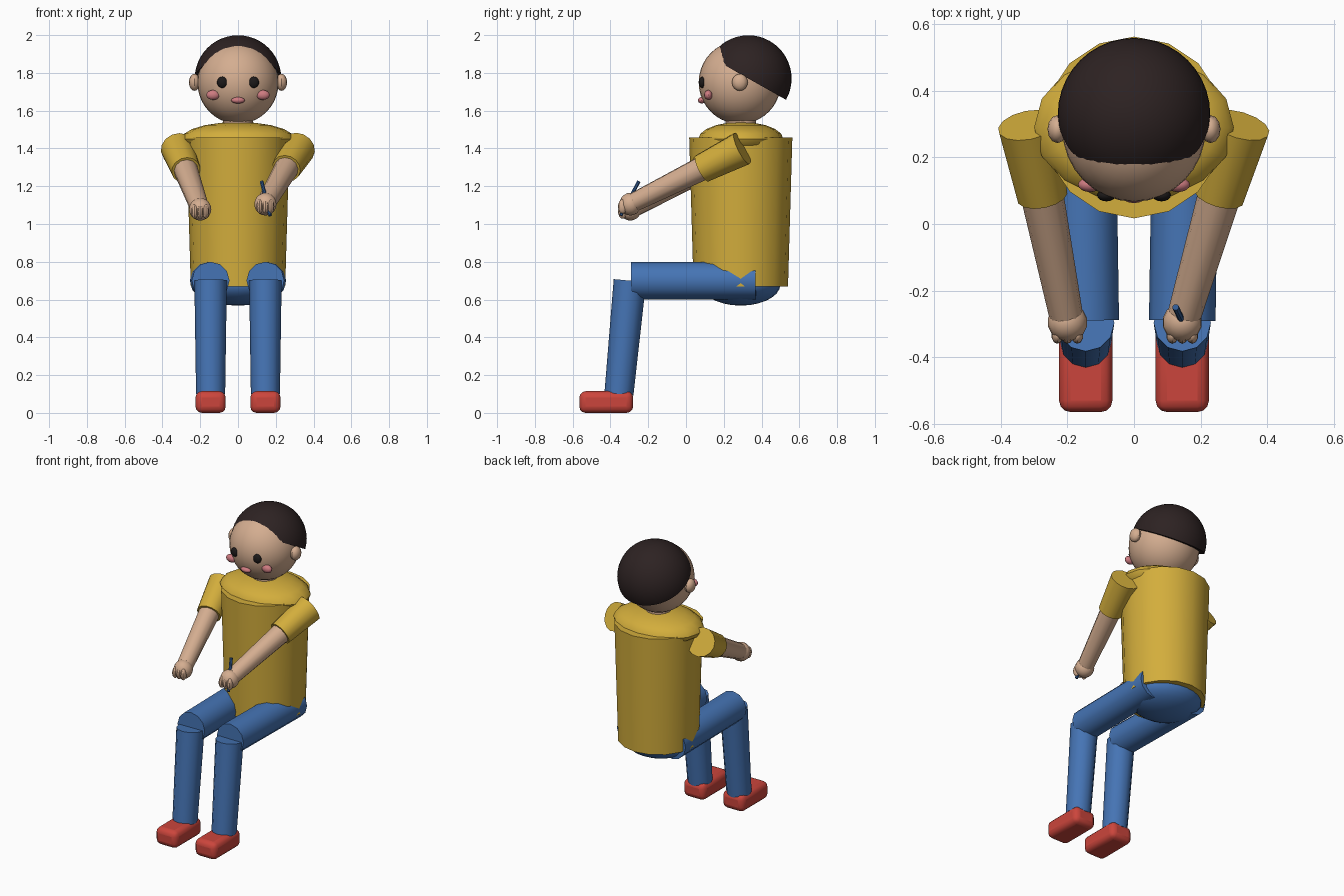
import bpy, bmesh, math
from mathutils import Vector, Matrix

cube = bpy.data.objects.get("Cube")
if cube:
    bpy.data.objects.remove(cube, do_unlink=True)


def material(name, r, g, b):
    m = bpy.data.materials.new(name)
    m.use_nodes = True
    m.diffuse_color = (r, g, b, 1)
    bsdf = next(n for n in m.node_tree.nodes if n.type == 'BSDF_PRINCIPLED')
    bsdf.inputs["Base Color"].default_value = (r, g, b, 1)
    bsdf.inputs["Roughness"].default_value = 0.8
    return m


shirt = material("mustard_shirt", 0.65, 0.42, 0.045)
denim = material("blue_trousers", 0.06, 0.175, 0.46)
skin = material("skin", 0.66, 0.42, 0.28)
hair = material("dark_brown_hair", 0.026, 0.016, 0.016)
black = material("eye_black", 0.012, 0.01, 0.01)
pink = material("cheek_pink", 0.62, 0.2, 0.22)
red = material("red_shoe", 0.6, 0.06, 0.045)
navy = material("pen_navy", 0.03, 0.1, 0.28)

parts = []


def finish(name, bm, mat):
    mesh = bpy.data.meshes.new(name)
    bm.to_mesh(mesh)
    bm.free()
    mesh.materials.append(mat)
    ob = bpy.data.objects.new(name, mesh)
    bpy.context.collection.objects.link(ob)
    parts.append(ob)
    return ob


def ellipsoid(name, centre, radii, mat, u=24, v=14):
    bm = bmesh.new()
    bmesh.ops.create_uvsphere(bm, u_segments=u, v_segments=v, radius=1)
    bmesh.ops.transform(bm, matrix=Matrix.Translation(centre) @ Matrix.Diagonal((*radii, 1)),
                        verts=bm.verts)
    return finish(name, bm, mat)


def limb(name, start, end, r1, r2, mat, sides=12):
    """Capped cone running from start to end."""
    a, b = Vector(start), Vector(end)
    turn = (b - a).to_track_quat('Z', 'Y').to_matrix().to_4x4()
    bm = bmesh.new()
    bmesh.ops.create_cone(bm, cap_ends=True, segments=sides, radius1=r1, radius2=r2,
                          depth=(b - a).length,
                          matrix=Matrix.Translation((a + b) / 2) @ turn)
    return finish(name, bm, mat)


# Trunk
MID = 0.29
limb("torso", (0, MID, 0.67), (0, MID, 1.457), 0.25, 0.273, shirt, 16)
ellipsoid("shoulder_yoke", (0, MID, 1.45), (0.3, 0.225, 0.09), shirt, 16, 10)
ellipsoid("hips", (0, MID, 0.68), (0.235, 0.21, 0.112), denim)
limb("neck", (0, MID, 1.48), (0, MID, 1.6), 0.08, 0.08, skin, 16)

# Head with a tilted half-dome of hair
ellipsoid("head", (0, 0.285, 1.75), (0.215, 0.218, 0.22), skin, 32, 20)
bm = bmesh.new()
bmesh.ops.create_uvsphere(bm, u_segments=40, v_segments=24, radius=0.229)
bmesh.ops.bisect_plane(bm, geom=bm.verts[:] + bm.edges[:] + bm.faces[:], dist=1e-5,
                       plane_co=(0, 0, 0), plane_no=(0, 0.49, 0.87), clear_inner=True)
bmesh.ops.holes_fill(bm, edges=[e for e in bm.edges if e.is_boundary], sides=0)
bmesh.ops.translate(bm, vec=(0, 0.33, 1.77), verts=bm.verts)
finish("hair", bm, hair)
ellipsoid("mouth", (0, 0.083, 1.655), (0.036, 0.02, 0.017), pink, 16, 10)

hands = {"left": Vector((0.145, -0.295, 1.105)), "right": Vector((-0.2, -0.295, 1.078))}

for side, s in (("left", 1), ("right", -1)):
    # Face
    ellipsoid(side + "_ear", (s * 0.23, 0.285, 1.75), (0.03, 0.042, 0.045), skin, 12, 8)
    ellipsoid(side + "_eye", (s * 0.083, 0.086, 1.75), (0.028, 0.018, 0.03), black, 16, 10)
    ellipsoid(side + "_cheek", (s * 0.132, 0.118, 1.683), (0.036, 0.022, 0.026), pink, 16, 10)

    # Arm
    shoulder, hand = Vector((s * 0.318, 0.297, 1.4)), hands[side]
    cuff = shoulder.lerp(hand, 0.36)
    limb(side + "_sleeve", shoulder, cuff, 0.092, 0.077, shirt, 14)
    limb(side + "_forearm", shoulder.lerp(hand, 0.2), hand, 0.068, 0.05, skin, 12)
    ellipsoid(side + "_hand", hand, (0.06, 0.058, 0.06), skin, 14, 10)
    for i in (-1, 0, 1):
        ellipsoid(side + "_finger", hand + Vector((i * 0.03, -0.04, -0.012)),
                  (0.018, 0.025, 0.038), skin, 10, 8)

    # Leg
    x = s * 0.145
    limb(side + "_thigh", (s * 0.155, 0.37, 0.7), (x, -0.29, 0.7), 0.1, 0.1, denim)
    limb(side + "_shin", (x, -0.297, 0.7), (x, -0.355, 0.1), 0.086, 0.077, denim)

    # Shoe
    bm = bmesh.new()
    bmesh.ops.create_cube(bm, size=1, matrix=Matrix.Translation((x, -0.4225, 0.0575))
                          @ Matrix.Diagonal((0.16, 0.285, 0.115, 1)))
    shoe = finish(side + "_shoe", bm, red)
    bevel = shoe.modifiers.new("rounded", 'BEVEL')
    bevel.width = 0.034
    bevel.segments = 3

# Pen held in the left hand
limb("pen", (0.17, -0.345, 1.045), (0.125, -0.25, 1.225), 0.01, 0.01, navy, 8)

# Smooth shading with sharp rims
bpy.ops.object.select_all(action='DESELECT')
for ob in parts:
    ob.select_set(True)
bpy.context.view_layer.objects.active = parts[0]
bpy.ops.object.shade_smooth_by_angle(angle=math.radians(35))
